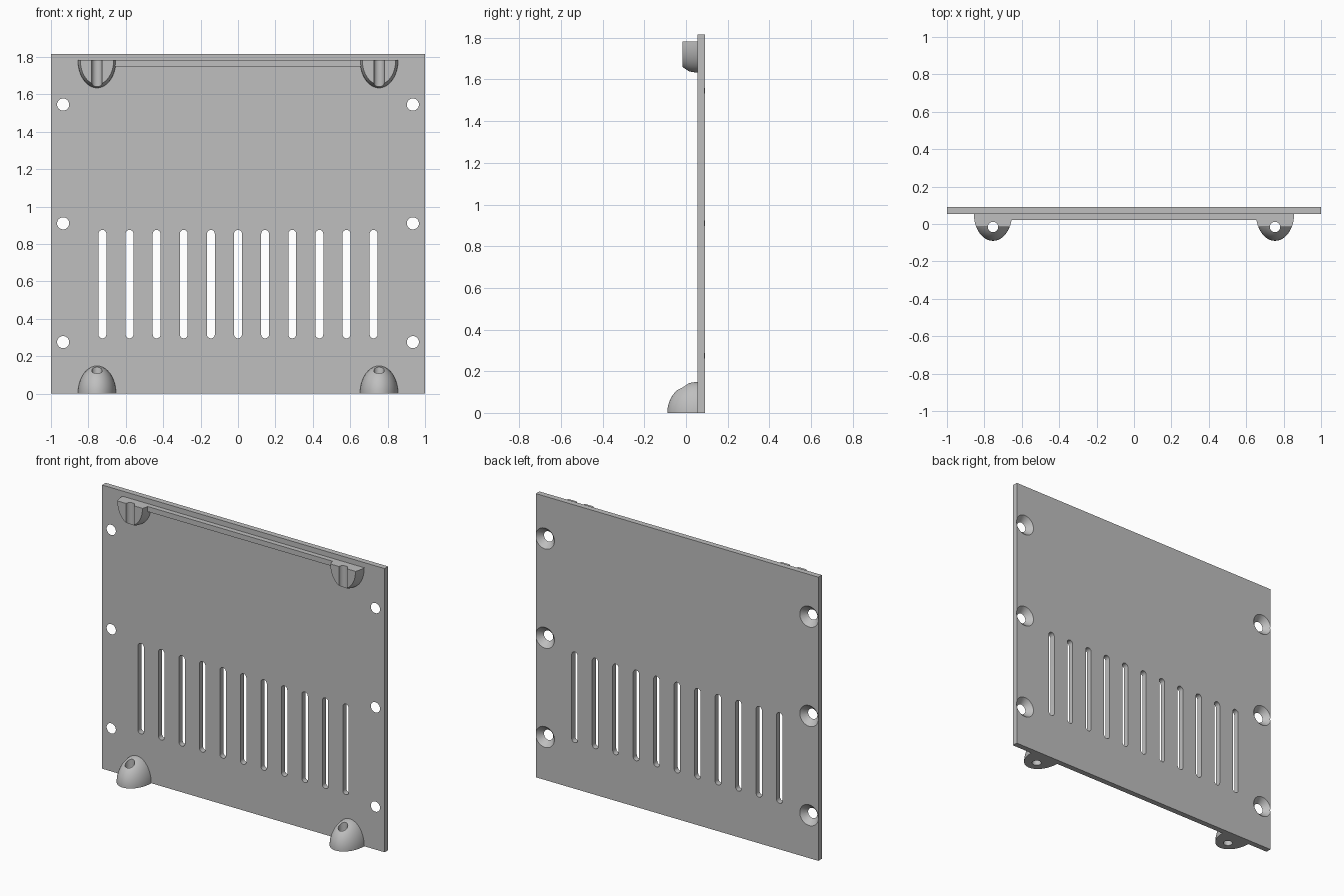
import bpy, bmesh, math
from mathutils import Vector, Matrix

if "Cube" in bpy.data.objects:
    bpy.data.objects.remove(bpy.data.objects["Cube"], do_unlink=True)

WIDTH, HEIGHT = 2.0, 1.815
FRONT, BACK = 0.054, 0.09          # panel faces
MOUNT_X, PIN_Y, PIN_R = 0.754, -0.016, 0.028
MOUNT_SIZE = Vector((0.102, 0.144, 0.148))
LEDGE_Z = 1.782

grey = bpy.data.materials.new("panel grey")
grey.use_nodes = True
COLOUR = (0.52, 0.52, 0.52, 1)
grey.diffuse_color = COLOUR
grey.node_tree.nodes["Principled BSDF"].inputs["Base Color"].default_value = COLOUR


def make(name, bm):
    bmesh.ops.recalc_face_normals(bm, faces=bm.faces)
    mesh = bpy.data.meshes.new(name)
    bm.to_mesh(mesh)
    bm.free()
    mesh.materials.append(grey)
    obj = bpy.data.objects.new(name, mesh)
    bpy.context.collection.objects.link(obj)
    return obj


def add_box(bm, low, high):
    low, high = Vector(low), Vector(high)
    bmesh.ops.create_cube(bm, size=1, matrix=Matrix.Translation((low + high) / 2)
                          @ Matrix.Diagonal((*(high - low), 1)))


def add_cone(bm, centre, r1, r2, depth, turn=Matrix()):
    bmesh.ops.create_cone(bm, cap_ends=True, segments=40, radius1=r1, radius2=r2,
                          depth=depth, matrix=Matrix.Translation(centre) @ turn)


def add_slot(bm, x, z_low, z_high, r, steps=12):
    ring = []
    for z, start in ((z_high - r, 0), (z_low + r, math.pi)):
        for i in range(steps + 1):
            a = start + math.pi * i / steps
            ring.append(bm.verts.new((x + r * math.cos(a), FRONT - 0.03, z + r * math.sin(a))))
    face = bm.faces.new(ring)
    out = bmesh.ops.extrude_face_region(bm, geom=[face])["geom"]
    bmesh.ops.translate(bm, vec=(0, 0.1, 0),
                        verts=[v for v in out if isinstance(v, bmesh.types.BMVert)])


def slice_off(bm, point, normal):
    """Remove everything on the normal's side and cap the cut."""
    bmesh.ops.bisect_plane(bm, geom=bm.verts[:] + bm.edges[:] + bm.faces[:], dist=1e-5,
                           plane_co=point, plane_no=normal, clear_outer=True)
    bmesh.ops.holes_fill(bm, edges=[e for e in bm.edges if e.is_boundary], sides=0)


def carve(obj, cutter_bm):
    cutter = make("cutter", cutter_bm)
    cutter.hide_render = True
    mod = obj.modifiers.new("cut", 'BOOLEAN')
    mod.operation, mod.solver, mod.object = 'DIFFERENCE', 'EXACT', cutter
    graph = bpy.context.evaluated_depsgraph_get()
    mesh = bpy.data.meshes.new_from_object(obj.evaluated_get(graph))
    obj.modifiers.clear()
    obj.data = mesh
    bpy.data.objects.remove(cutter, do_unlink=True)


def smooth(obj):
    bpy.ops.object.select_all(action='DESELECT')
    obj.select_set(True)
    bpy.context.view_layer.objects.active = obj
    bpy.ops.object.shade_smooth_by_angle(angle=math.radians(30))


# Panel with vent slots and countersunk screw holes
bm = bmesh.new()
add_box(bm, (-WIDTH / 2, FRONT, 0), (WIDTH / 2, BACK, HEIGHT))
panel = make("panel", bm)
cut = bmesh.new()
for i in range(-5, 6):
    add_slot(cut, i * 0.145, 0.295, 0.875, 0.021)
facing_back = Matrix.Rotation(-math.pi / 2, 4, 'X')
for x in (-0.935, 0.935):
    for z in (0.275, 0.91, 1.545):
        add_cone(cut, (x, (FRONT + BACK) / 2, z), 0.023, 0.076, BACK - FRONT + 0.02, facing_back)
carve(panel, cut)
smooth(panel)

# Rail between the upper mounts
bm = bmesh.new()
add_box(bm, (-MOUNT_X + 0.06, 0.022, 1.749), (MOUNT_X - 0.06, FRONT + 0.004, LEDGE_Z))
make("top_rail", bm)


# Rounded pin mounts: domes below, half-open brackets above
def mount(name, x, z, up):
    bm = bmesh.new()
    bmesh.ops.create_uvsphere(bm, u_segments=64, v_segments=32, radius=1,
                              matrix=Matrix.Translation((x, FRONT, z))
                              @ Matrix.Diagonal((*MOUNT_SIZE, 1)))
    slice_off(bm, (x, FRONT, z), (0, 0, -up))
    slice_off(bm, (x, FRONT + 0.003, z), (0, 1, 0))
    if up < 0:
        slice_off(bm, (x, PIN_Y, z), (0, -1, 0))
    obj = make(name, bm)
    cut = bmesh.new()
    add_cone(cut, (x, PIN_Y, z), PIN_R, PIN_R, 0.5)
    carve(obj, cut)
    smooth(obj)


for side, x in (("left", MOUNT_X), ("right", -MOUNT_X)):
    mount("lower_mount_" + side, x, 0, 1)
    mount("upper_mount_" + side, x, LEDGE_Z, -1)
